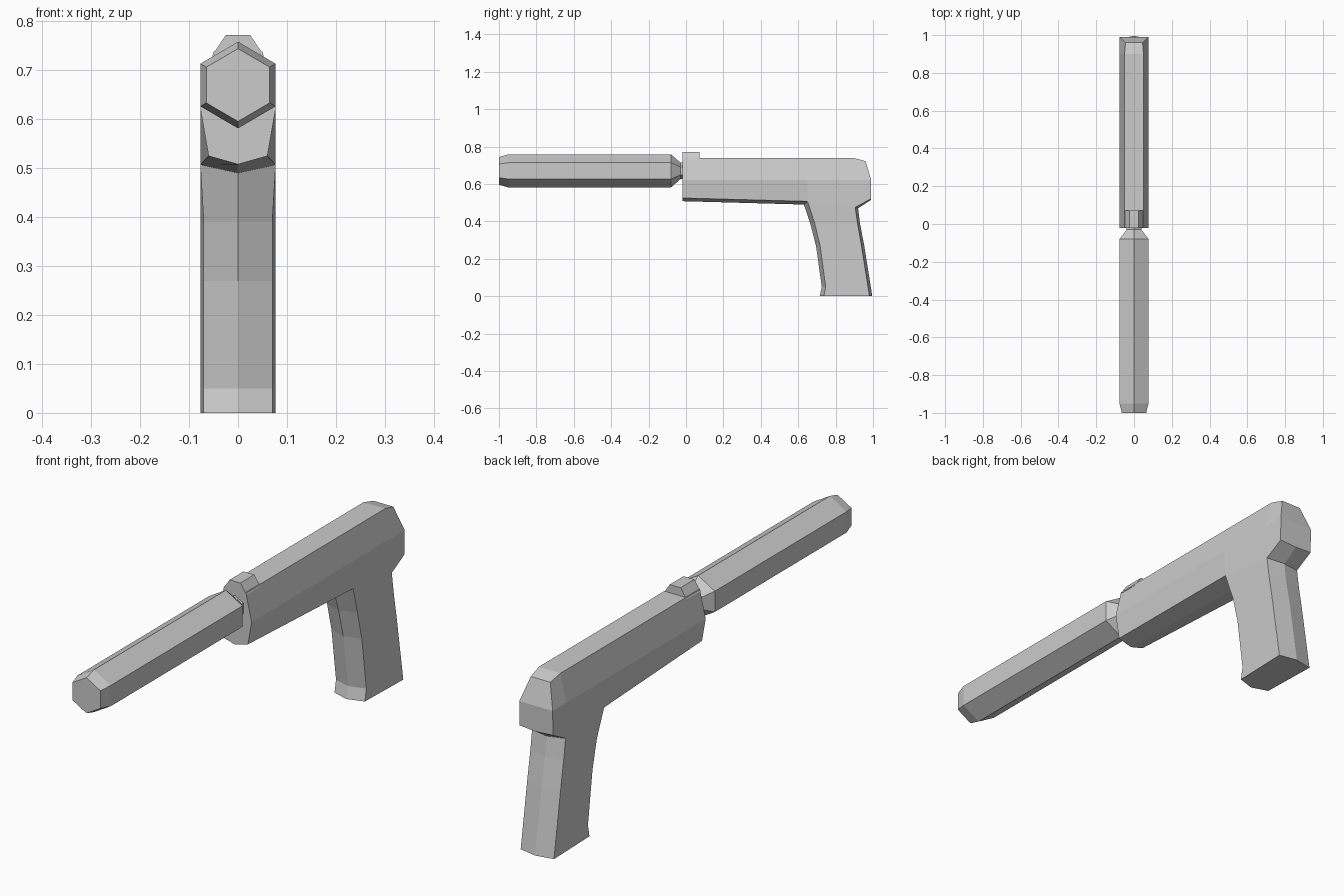
import bpy, bmesh

if "Cube" in bpy.data.objects:
    bpy.data.objects.remove(bpy.data.objects["Cube"])


def loft(name, rings, caps=(True, True), split=False):
    """Skin a series of closed rings; optional end caps, split for bent caps."""
    bm = bmesh.new()
    vs = [[bm.verts.new(p) for p in r] for r in rings]
    n = len(rings[0])
    for a, b in zip(vs, vs[1:]):
        for i in range(n):
            j = (i + 1) % n
            bm.faces.new((a[i], a[j], b[j], b[i]))
    for ring, use in zip((vs[0], vs[-1]), caps):
        if not use:
            continue
        if split:
            bm.faces.new((ring[0], ring[1], ring[-2], ring[-1]))
            bm.faces.new(ring[1:-1])
        else:
            bm.faces.new(ring)
    bmesh.ops.recalc_face_normals(bm, faces=bm.faces[:])
    me = bpy.data.meshes.new(name)
    bm.to_mesh(me)
    bm.free()
    ob = bpy.data.objects.new(name, me)
    bpy.context.collection.objects.link(ob)
    return ob


def hexagon(y, s):
    w, c = 0.077 * s, 0.67
    a, b = 0.0885 * s, 0.0435 * s
    return [(0, y, c + a), (w, y, c + b), (w, y, c - b),
            (0, y, c - a), (-w, y, c - b), (-w, y, c + b)]


# hexagonal muzzle tube with bevelled tip and narrow neck
loft("muzzle_tube", [hexagon(y, s) for y, s in
                     ((-1, 0.84), (-0.95, 1), (-0.08, 1), (-0.03, 0.5), (0.02, 0.5))])


# upper body: half stations (top, middle, low edge, centre keel), mirrored in x
def station(top, mid, low, keel):
    half = [top, mid, low]
    return half + [keel] + [(-x, y, z) for x, y, z in reversed(half)]


loft("upper_body", [
    station((.05, -.02, .738), (.077, -.02, .622), (.06, -.02, .525), (0, -.02, .508)),
    station((.05, .65, .738), (.077, .65, .622), (.077, .65, .507), (0, .63, .49)),
    station((.05, .90, .738), (.077, .90, .622), (.077, .905, .475), (0, .92, .47)),
    station((.045, .96, .722), (.077, .99, .622), (.077, .988, .52), (0, .99, .515)),
], split=True)


# grip: ridge and edge positions along y at each height, front then rear
def grip_ring(front, rear, fw=0.07, rw=0.077):
    (fy, fz), (fsy, fsz) = front
    (ry, rz), (rsy, rsz) = rear
    return [(0, fy, fz), (fw, fsy, fsz), (rw, rsy, rsz),
            (0, ry, rz), (-rw, rsy, rsz), (-fw, fsy, fsz)]


rings = [grip_ring(((.63, .49), (.65, .507)), ((.92, .47), (.905, .475)), fw=0.077)]
for z, f, fs, r, rs in ((.39, .664, .688, .93, .917), (.27, .695, .717, .953, .938),
                        (.05, .726, .747, .988, .973), (0, .715, .737, .996, .981)):
    rings.append(grip_ring(((f, z), (fs, z)), ((r, z), (rs, z))))
loft("grip", rings, caps=(False, True))

# front sight block
loft("front_sight", [
    [(s * x, y, z) for s, x, z in ((1, .053, .73), (1, tx, .772), (-1, tx, .772), (-1, .053, .73))]
    for y, tx in ((-.02, .025), (.072, .025))])
